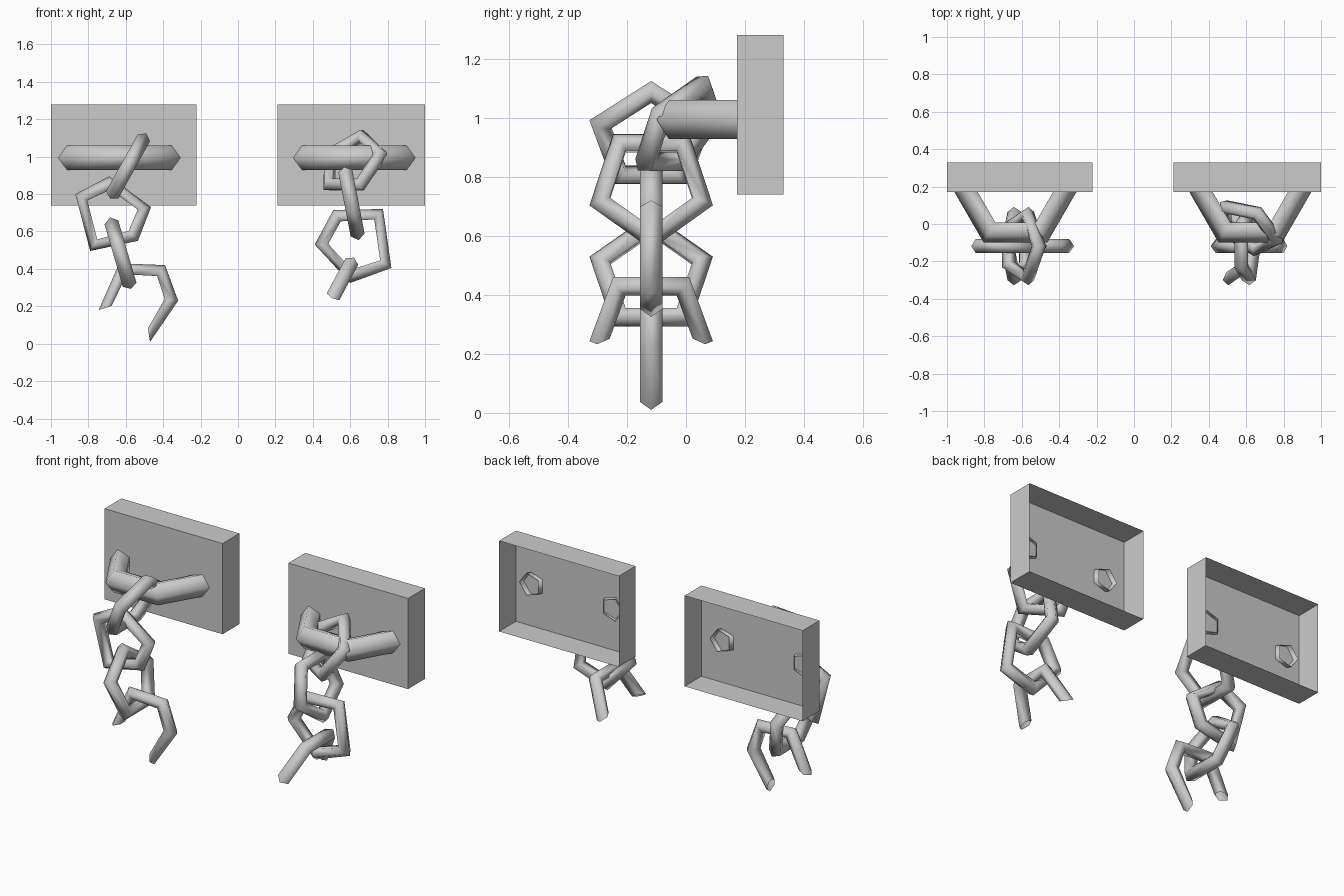
import bpy, bmesh
from math import cos, sin, pi, radians
from mathutils import Vector

cube = bpy.data.objects.get("Cube")
if cube:
    bpy.data.objects.remove(cube, do_unlink=True)

# One flat grey metal
metal = bpy.data.materials.new("grey_metal")
metal.use_nodes = True
GREY = (0.6, 0.6, 0.6, 1)
metal.diffuse_color = GREY
metal.node_tree.nodes["Principled BSDF"].inputs["Base Color"].default_value = GREY

SIDES = 5          # sides of every tube
CHAIN_Y = -0.118   # depth at which the chains hang


def finish(name, bm, smooth):
    mesh = bpy.data.meshes.new(name)
    bm.to_mesh(mesh)
    bm.free()
    mesh.materials.append(metal)
    for poly in mesh.polygons:
        poly.use_smooth = smooth
    obj = bpy.data.objects.new(name, mesh)
    bpy.context.collection.objects.link(obj)
    return obj


def tube(name, corners, centre, normal, r, closed=True):
    """Five-sided tube whose outer edge runs through the corners."""
    bm = bmesh.new()
    rings = []
    for p in corners:
        out = (p - centre).normalized()
        mid = p - out * r
        angles = [2 * pi * k / SIDES for k in range(SIDES)]
        rings.append([bm.verts.new(mid + r * (cos(a) * out + sin(a) * normal)) for a in angles])
    pairs = list(zip(rings, rings[1:]))
    if closed:
        pairs.append((rings[-1], rings[0]))
    for a, b in pairs:
        for k in range(SIDES):
            j = (k + 1) % SIDES
            bm.faces.new((a[k], a[j], b[j], b[k]))
    bmesh.ops.recalc_face_normals(bm, faces=bm.faces)
    # Open tubes: make sure the normals point away from the tube core
    face = bm.faces[0]
    core = sum((v.co for v in rings[0] + rings[1]), Vector()) / (2 * SIDES)
    if face.normal.dot(face.calc_center_median() - core) < 0:
        bmesh.ops.reverse_faces(bm, faces=bm.faces)
    return finish(name, bm, True)


def regular_link(name, centre, tip, across, size=0.22, picks=range(5), closed=True):
    """Regular pentagon link, one corner pointing along tip."""
    c, u, w = Vector(centre), Vector(tip).normalized(), Vector(across).normalized()
    corners = [c + size * (cos(radians(72 * k)) * u + sin(radians(72 * k)) * w) for k in picks]
    tube(name, corners, c, u.cross(w), 0.04, closed)


def facing_link(name, outline, closed=True):
    """Uneven link lying in the front plane."""
    corners = [Vector((x, CHAIN_Y, z)) for x, z in outline]
    centre = sum(corners, Vector()) / len(corners)
    tube(name, corners, centre, Vector((0, 1, 0)), 0.04, closed)


def wall_plate(name, x0, x1):
    """Box shell, open at the back."""
    bm = bmesh.new()
    bmesh.ops.create_cube(bm, size=1)
    for v in bm.verts:
        v.co = ((x0 + x1) / 2 + v.co.x * (x1 - x0), 0.251 + v.co.y * 0.158, 1.01 + v.co.z * 0.54)
    bm.normal_update()
    back = [f for f in bm.faces if f.normal.y > 0.5]
    bmesh.ops.delete(bm, geom=back, context='FACES_ONLY')
    finish(name, bm, False)


def wall_handle(name, x):
    """Half of a six-sided ring fixed to the plate."""
    c = Vector((x, 0.195, 0.994))
    corners = [c + 0.34 * Vector((cos(radians(a)), sin(radians(a)), 0)) for a in range(180, 361, 60)]
    tube(name, corners, c, Vector((0, 0, 1)), 0.069, closed=False)


# Plates and handles
wall_plate("right_wall_plate", -1.0, -0.222)
wall_plate("left_wall_plate", 0.212, 1.0)
wall_handle("right_handle", -0.634)
wall_handle("left_handle", 0.622)

# Chain on the model's right
Y = (0, 1, 0)
regular_link("right_link_1", (-0.597, CHAIN_Y, 0.932), (0.485, 0, 0.875), Y)
facing_link("right_link_2", [(-0.87, 0.80), (-0.79, 0.496), (-0.535, 0.55), (-0.465, 0.73), (-0.688, 0.895)])
regular_link("right_link_3", (-0.623, CHAIN_Y, 0.464), (-0.28, 0, 0.96), Y)
facing_link("right_broken_link",
            [(-0.745, 0.18), (-0.635, 0.43), (-0.39, 0.42), (-0.32, 0.23), (-0.47, 0.01)], closed=False)

# Chain on the model's left
regular_link("left_link_1", (0.61, -0.02, 0.965), (0.29, 0.45, 0.84), (0.84, -0.54, 0), size=0.21)
regular_link("left_link_2", (0.603, CHAIN_Y, 0.77), (0.19, 0, -0.98), Y)
facing_link("left_link_3", [(0.775, 0.72), (0.51, 0.715), (0.41, 0.53), (0.60, 0.325), (0.82, 0.405)])
regular_link("left_broken_link", (0.536, CHAIN_Y, 0.303), (-0.47, 0, -0.88), Y, picks=(1, 2, 3, 4), closed=False)
